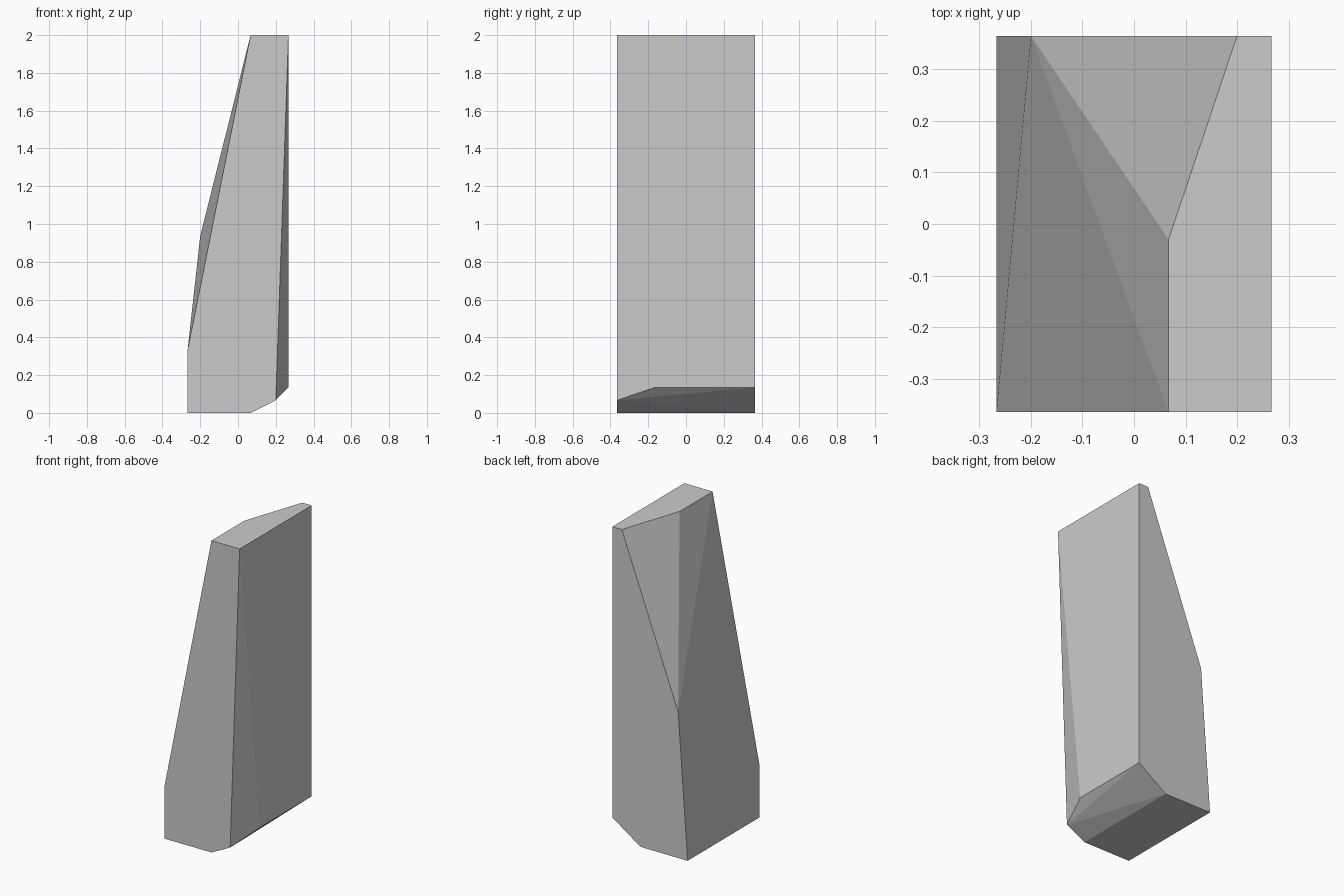
import bpy, bmesh

if "Cube" in bpy.data.objects:
    bpy.data.objects.remove(bpy.data.objects["Cube"])

W, D, H = 0.267, 0.365, 2.0   # half width, half depth, height

# front profile (x, z) and back profile (x, z) of the chiselled slab
front = [(-W, 0), (0.067, 0), (0.2, 0.067), (W, H), (0.067, H), (-W, 0.33)]
back = [(-W, 0), (0.067, 0), (W, 0.135), (W, H), (0.2, H), (-0.2, 0.937)]
# chipped corners between the two faces
chips = [(W, -0.165, 0.135), (0.067, -0.03, H)]

points = [(x, -D, z) for x, z in front] + [(x, D, z) for x, z in back] + chips

# faceted stone: convex hull of the profiles, flat regions merged
bm = bmesh.new()
for p in points:
    bm.verts.new(p)
bmesh.ops.convex_hull(bm, input=bm.verts[:])
bmesh.ops.dissolve_limit(bm, angle_limit=0.002, verts=bm.verts[:], edges=bm.edges[:])
bmesh.ops.recalc_face_normals(bm, faces=bm.faces[:])

mesh = bpy.data.meshes.new("standing_stone")
bm.to_mesh(mesh)
bm.free()
stone = bpy.data.objects.new("standing_stone", mesh)
bpy.context.collection.objects.link(stone)
